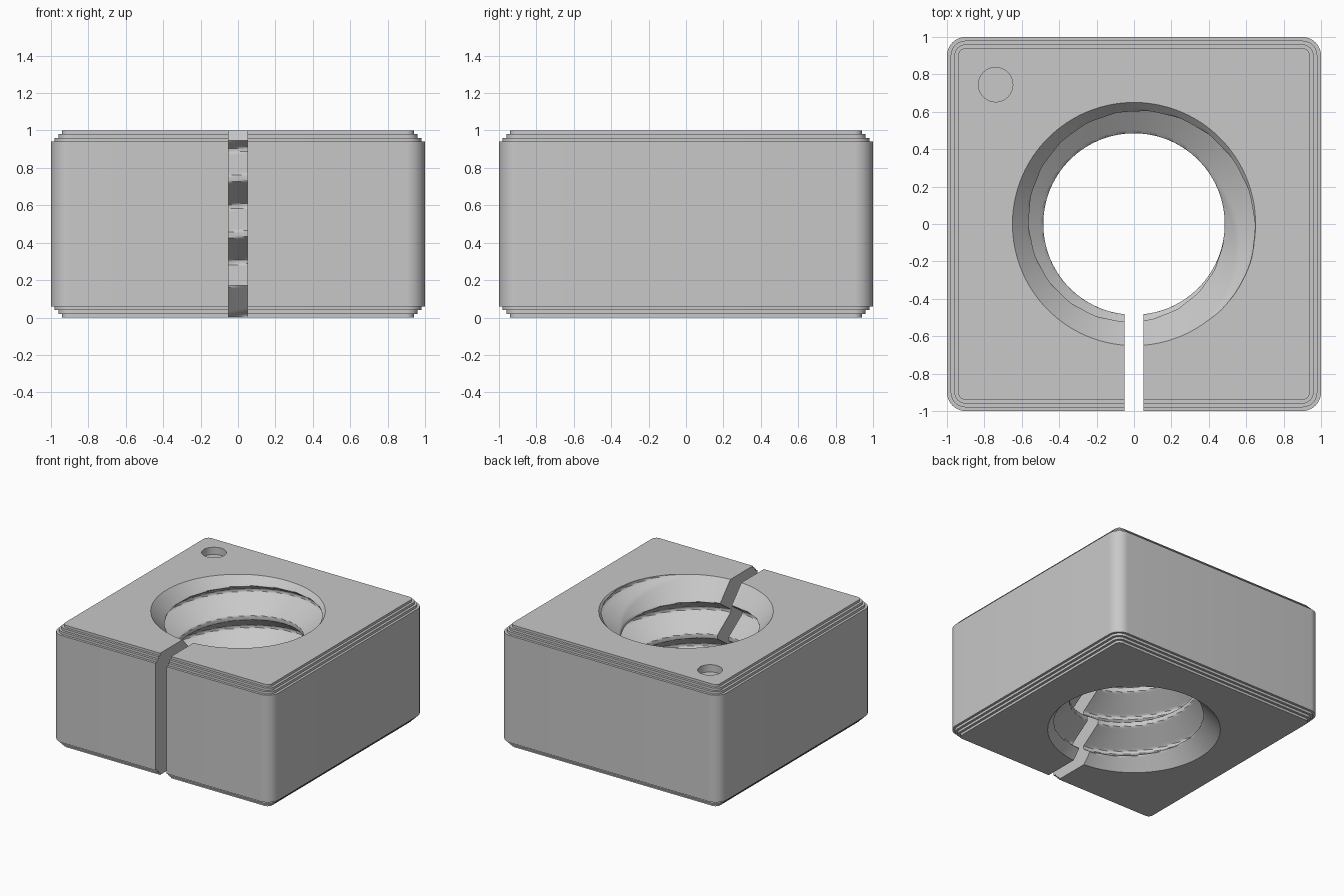
import bpy, bmesh, math
from math import pi, cos, sin

default = bpy.data.objects.get("Cube")
if default:
    bpy.data.objects.remove(default, do_unlink=True)

PITCH, CREST_Z = 0.3, 0.895        # thread pitch, crest height at the slot
R_MIN, R_MAX, R_RIM = 0.485, 0.655, 0.65


def grey_material():
    mat = bpy.data.materials.new("plain_grey")
    colour = (0.58, 0.58, 0.58, 1)
    mat.use_nodes = True
    mat.diffuse_color = colour
    mat.node_tree.nodes["Principled BSDF"].inputs["Base Color"].default_value = colour
    return mat


def loft(name, loops):
    """Closed solid through a stack of equal-length point loops."""
    bm = bmesh.new()
    rings = [[bm.verts.new(p) for p in loop] for loop in loops]
    n = len(rings[0])
    for a, b in zip(rings, rings[1:]):
        for i in range(n):
            j = (i + 1) % n
            bm.faces.new((a[i], a[j], b[j], b[i]))
    bm.faces.new(rings[0][::-1])
    bm.faces.new(rings[-1])
    bmesh.ops.recalc_face_normals(bm, faces=bm.faces)
    mesh = bpy.data.meshes.new(name)
    bm.to_mesh(mesh)
    bm.free()
    obj = bpy.data.objects.new(name, mesh)
    bpy.context.scene.collection.objects.link(obj)
    return obj


def rounded_square(z, inset, steps=10):
    radius = 0.1 - inset
    loop = []
    for k, (sx, sy) in enumerate(((1, 1), (-1, 1), (-1, -1), (1, -1))):
        for i in range(steps + 1):
            a = (k + i / steps) * pi / 2
            loop.append((sx * 0.9 + radius * cos(a), sy * 0.9 + radius * sin(a), z))
    return loop


def circle(z, radius, x=0, y=0, n=48):
    return [(x + radius * cos(2 * pi * i / n), y + radius * sin(2 * pi * i / n), z)
            for i in range(n)]


def bore_radius(angle, z):
    """Helical V thread, widened by a countersink at both ends."""
    turn = (z - CREST_Z) / PITCH + (angle - 1.5 * pi) / (2 * pi)
    away = 2 * abs(turn - round(turn))             # 0 at crest, 1 at root
    away = min(max((away - 0.12) / 0.8, 0), 1)     # small flats on crest and root
    cone = R_RIM - 0.9 * min(z, 1 - z)
    return max(R_MIN + (R_MAX - R_MIN) * away, cone)


def bore_loop(z, n=144):
    loop = []
    for i in range(n):
        a = 2 * pi * (i + 0.3) / n
        # the thread fades out where it leaves the block
        r = bore_radius(a, z) if 0 < z < 1 else R_RIM - 0.9 * min(z, 1 - z)
        loop.append((r * cos(a), r * sin(a), z))
    return loop


def cut(target, cutter):
    mod = target.modifiers.new("cut", 'BOOLEAN')
    mod.operation, mod.solver, mod.object = 'DIFFERENCE', 'EXACT', cutter
    bpy.context.view_layer.update()
    graph = bpy.context.evaluated_depsgraph_get()
    result = bpy.data.meshes.new_from_object(target.evaluated_get(graph))
    target.modifiers.clear()
    target.data = result
    bpy.data.objects.remove(cutter, do_unlink=True)


# Block with stepped top and bottom edges
levels = []
for k in range(3):
    inset = 0.06 - 0.02 * k
    levels += [(0.02 * k, inset), (0.02 * (k + 1), inset)]
levels.append((0.06, 0))
levels += [(1 - z, inset) for z, inset in reversed(levels)]
block = loft("threaded_block", [rounded_square(z, inset) for z, inset in levels])

# Threaded, countersunk bore
rows = 120
cut(block, loft("bore_cutter",
                [bore_loop(-0.0045 + 1.009 * k / rows) for k in range(rows + 1)]))

# Slot from the bore through the front
slot_plan = ((-0.05, -1.2), (0.05, -1.2), (0.05, -0.1), (-0.05, -0.1))
cut(block, loft("slot_cutter", [[(x, y, z) for x, y in slot_plan] for z in (-0.2, 1.2)]))

# Shallow round marker hole in the back corner
cut(block, loft("marker_cutter", [circle(z, 0.092, -0.74, 0.745) for z in (0.94, 1.1)]))

block.data.materials.clear()
block.data.materials.append(grey_material())
for face in block.data.polygons:
    face.material_index = 0
bpy.ops.object.select_all(action='DESELECT')
block.select_set(True)
bpy.context.view_layer.objects.active = block
bpy.ops.object.shade_smooth_by_angle(angle=math.radians(30))
